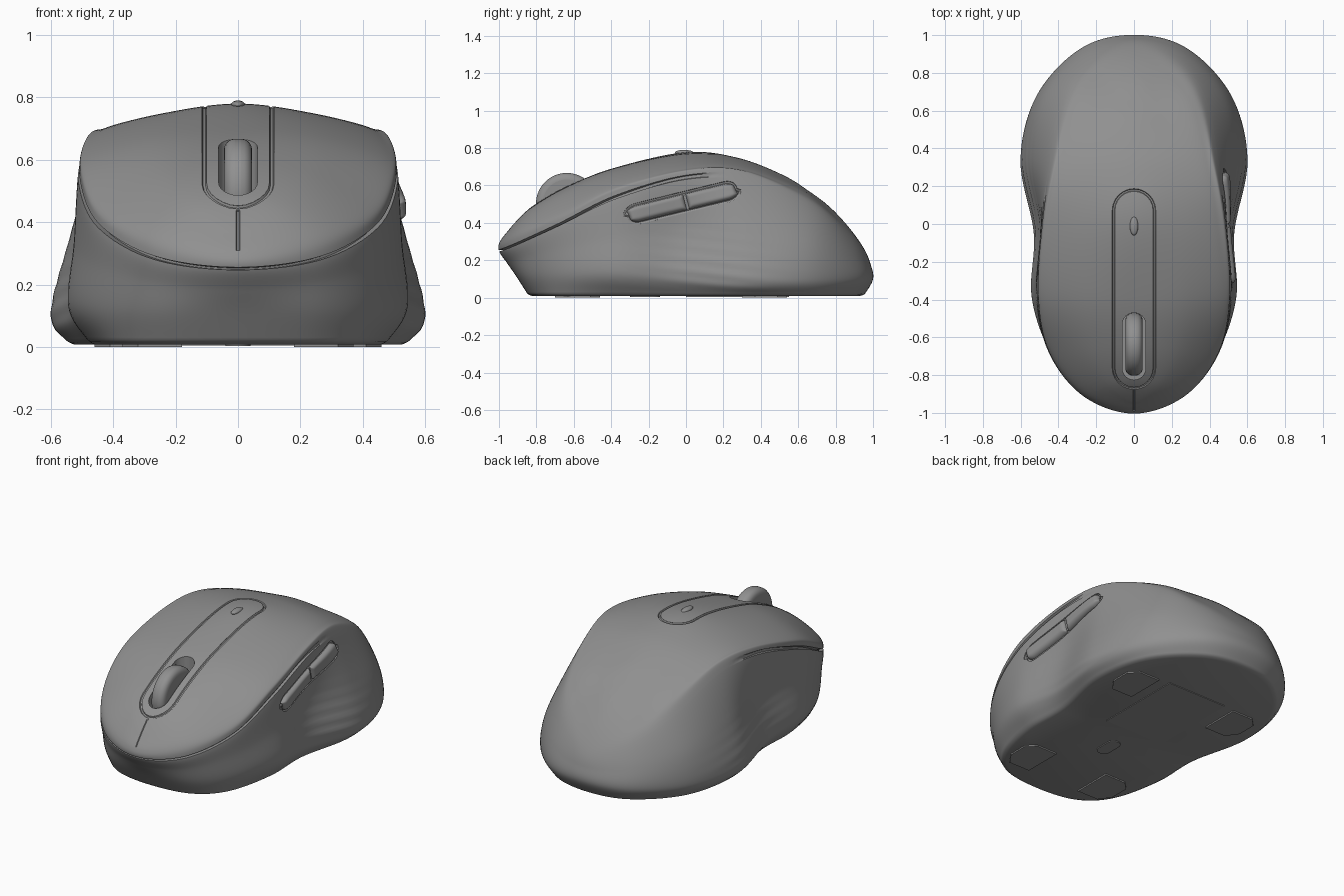
import bpy, bmesh, math
from mathutils import Vector
from mathutils.bvhtree import BVHTree

if "Cube" in bpy.data.objects:
    bpy.data.objects.remove(bpy.data.objects["Cube"])

# Half outlines (x, y, z) from front centre to back centre, from the foot up to the spine
FOOT = [(0, -.84, .008), (.25, -.80, .008), (.40, -.65, .008), (.47, -.35, .008), (.47, -.05, .008),
        (.54, .32, .008), (.47, .66, .008), (.25, .89, .008), (0, .95, .008)]
BULGE = [(0, -.905, .11), (.26, -.855, .11), (.44, -.67, .12), (.54, -.38, .13), (.53, -.05, .12),
         (.60, .34, .10), (.515, .68, .10), (.28, .93, .10), (0, 1, .10)]
WAIST = [(0, -.953, .18), (.265, -.885, .20), (.445, -.68, .26), (.525, -.38, .33), (.495, -.02, .36),
         (.545, .34, .33), (.48, .68, .28), (.265, .91, .22), (0, .985, .185)]
SEAM = [(0, -1, .25), (.27, -.91, .285), (.45, -.68, .39), (.51, -.38, .535), (.488, 0, .642),
        (.445, .32, .635), (.37, .68, .475), (.21, .87, .345), (0, .95, .265)]
SHOULDER = [(0, -.995, .30), (.25, -.90, .36), (.42, -.67, .46), (.475, -.38, .60), (.44, 0, .692),
            (.39, .30, .687), (.31, .62, .565), (.17, .80, .435), (0, .88, .365)]
CROWN = [(0, -.95, .36), (.14, -.85, .455), (.23, -.65, .565), (.25, -.38, .675), (.24, 0, .747),
         (.21, .30, .725), (.16, .56, .62), (.08, .72, .52), (0, .80, .455)]
SPINE = [(0, -.92, .395), (0, -.82, .49), (0, -.64, .595), (0, -.38, .695), (0, 0, .778),
         (0, .28, .747), (0, .52, .655), (0, .66, .568), (0, .74, .51)]

MAT = bpy.data.materials.new("dark_grey_plastic")
MAT.diffuse_color = (.28, .28, .28, 1)
MAT.use_nodes = True
MAT.node_tree.nodes["Principled BSDF"].inputs["Base Color"].default_value = MAT.diffuse_color


def catmull(a, b, c, d, t):
    return .5 * (2 * b + (c - a) * t + (2 * a - 5 * b + 4 * c - d) * t * t
                 + (3 * b - a - 3 * c + d) * t ** 3)


def ring(half, n=9):
    pts = [Vector(p) for p in half]
    pts += [Vector((-p.x, p.y, p.z)) for p in reversed(pts[1:-1])]
    m = len(pts)
    return [catmull(pts[i - 1], pts[i], pts[(i + 1) % m], pts[(i + 2) % m], j / n)
            for i in range(m) for j in range(n)]


def clamp(v):
    return max(0, min(1, v))


def smooth(ob, angle=35):
    bpy.ops.object.select_all(action='DESELECT')
    ob.select_set(True)
    bpy.context.view_layer.objects.active = ob
    bpy.ops.object.shade_smooth_by_angle(angle=math.radians(angle))
    if not ob.data.materials:
        ob.data.materials.append(MAT)


def finish(name, bm, angle=35):
    bmesh.ops.recalc_face_normals(bm, faces=bm.faces[:])
    me = bpy.data.meshes.new(name)
    bm.to_mesh(me)
    ob = bpy.data.objects.new(name, me)
    bpy.context.collection.objects.link(ob)
    smooth(ob, angle)
    return ob


# Body skin: spline through the outlines, with a seam groove at the front and grip ripples
rings = [ring(h) for h in (FOOT, BULGE, WAIST, SEAM, SHOULDER, CROWN, SPINE)]
rings.append([Vector((-p.x, p.y, p.z)) for p in rings[5]])
rings.insert(0, [2 * a - b for a, b in zip(rings[0], rings[1])])
levels = [i / 14 for i in range(85) if not 2.94 < i / 14 < 3.12] + [2.945, 2.96, 3.05, 3.09]
bm = bmesh.new()
rows = []
for v in sorted(levels):
    k = min(int(v), 5)
    row = []
    for a, b, c, d in zip(*rings[k:k + 4]):
        p = catmull(a, b, c, d, v - k)
        if v in (2.96, 3.05):
            f = 1 - .035 * clamp((.2 - p.y) / .35)
            p.x, p.y = p.x * f, p.y * f
        elif v < .1:
            f = .975 if v == 0 else .994
            p.x, p.y = p.x * f, p.y * f
        elif .3 < v < 2.9:
            mask = math.exp(-((p.y - .12) / .28) ** 2) * math.sin(math.pi * clamp((v - .3) / 2))
            p.x *= 1 + .004 * mask * math.sin(95 * (p.z + .12 * p.y))
        row.append(bm.verts.new(p))
    rows.append(row)
n = len(rows[0])
for r, s in zip(rows, rows[1:]):
    for i in range(n):
        bm.faces.new((r[i], r[(i + 1) % n], s[(i + 1) % n], s[i]))
bm.faces.new(rows[0])
bmesh.ops.remove_doubles(bm, verts=bm.verts[:], dist=1e-4)
bmesh.ops.recalc_face_normals(bm, faces=bm.faces[:])
tree = BVHTree.FromBMesh(bm)
body = finish("mouse_body", bm)


def on_top(x, y):
    return tree.ray_cast(Vector((x, y, 2)), Vector((0, 0, -1)))[0]


def on_side(y, z):
    return tree.ray_cast(Vector((2, y, z)), Vector((-1, 0, 0)))[0]


def stadium(r, y0, y1, n=12):
    ends = [(y0 + r, math.pi), (y1 - r, 0)]
    return [(r * math.cos(s + math.pi * i / n), c + r * math.sin(s + math.pi * i / n))
            for c, s in ends for i in range(n + 1)]


def densify(pts, step=.03):
    out = []
    for a, b in zip(pts, pts[1:] + pts[:1]):
        k = max(1, int(math.dist(a, b) / step))
        out += [(a[0] + (b[0] - a[0]) * i / k, a[1] + (b[1] - a[1]) * i / k) for i in range(k)]
    return out


def tube(pts, radius, closed=True):
    cu = bpy.data.curves.new("groove", 'CURVE')
    cu.dimensions, cu.bevel_depth, cu.bevel_resolution = '3D', radius, 1
    cu.use_fill_caps = True
    sp = cu.splines.new('POLY')
    sp.points.add(len(pts) - 1)
    for q, p in zip(sp.points, pts):
        q.co = (*p, 1)
    sp.use_cyclic_u = closed
    ob = bpy.data.objects.new("groove", cu)
    bpy.context.collection.objects.link(ob)
    me = bpy.data.meshes.new_from_object(ob.evaluated_get(bpy.context.evaluated_depsgraph_get()))
    bpy.data.objects.remove(ob)
    b = bmesh.new()
    b.from_mesh(me)
    bmesh.ops.remove_doubles(b, verts=b.verts[:], dist=1e-5)
    return finish("groove_cutter", b)


def prism(name, pts, z0, z1):
    b = bmesh.new()
    f = b.faces.new([b.verts.new((x, y, z0)) for x, y in pts])
    ext = bmesh.ops.extrude_face_region(b, geom=[f])["geom"]
    bmesh.ops.translate(b, vec=(0, 0, z1 - z0), verts=[g for g in ext if isinstance(g, bmesh.types.BMVert)])
    return finish(name, b)


def cut(cutter):
    cutter.hide_render = True
    md = body.modifiers.new("cut", 'BOOLEAN')
    md.operation, md.solver, md.object = 'DIFFERENCE', 'EXACT', cutter
    bpy.context.view_layer.objects.active = body
    bpy.ops.object.modifier_apply(modifier=md.name)
    bpy.data.objects.remove(cutter)


# Side button outline: slanted capsule on the right flank
def side_yz(u, v):
    h = .046 * math.sqrt(max(0, 1 - clamp((abs(u) - .8) / .2) ** 2))
    return -.02 + .295 * u - .012 * v, .508 + .072 * u + v * h


us = [math.sin(math.pi / 2 * i / 24) for i in range(-24, 25)]
loop = [side_yz(u, 1) for u in us] + [side_yz(u, -1) for u in reversed(us[1:-1])]

# Grooves and wheel slot cut into the body
cut(prism("slot_cutter", stadium(.062, -.825, -.47), .38, .95))
cut(tube([on_top(x, y) for x, y in densify(stadium(.108, -.87, .18))], .008))
cut(tube([on_top(0, -.88 - .01 * i) for i in range(12)], .006, False))
cut(tube([Vector(on_side(y, z)) for y, z in loop], .011))
smooth(body)

# Two raised side buttons
for name, lo, hi in (("side_button_front", -.97, .05), ("side_button_back", .09, .97)):
    b = bmesh.new()
    grid = []
    for i in range(33):
        t = .5 - .5 * math.cos(math.pi * i / 32)
        col = []
        for j in range(17):
            s = -math.cos(math.pi * j / 16)
            p = on_side(*side_yz(lo + (hi - lo) * t, s * .9))
            e = clamp(2 * min(1 - abs(s), 6 * t, 6 * (1 - t)))
            col.append(b.verts.new(p + Vector((1, 0, .1)) * (.028 * math.sqrt(1 - (1 - e) ** 2) - .008)))
        grid.append(col)
    for c, d in zip(grid, grid[1:]):
        for j in range(16):
            b.faces.new((c[j], d[j], d[j + 1], c[j + 1]))
    finish(name, b, 60)

# Scroll wheel
bpy.ops.mesh.primitive_cylinder_add(vertices=64, radius=.165, depth=.09, location=(0, -.637, .502),
                                    rotation=(0, math.pi / 2, 0))
wheel = bpy.context.object
wheel.name = "scroll_wheel"
bev = wheel.modifiers.new("round", 'BEVEL')
bev.width, bev.segments = .035, 5
smooth(wheel, 40)

# Small raised indicator on the crown
bpy.ops.mesh.primitive_uv_sphere_add(segments=24, ring_count=12, location=(0, -.01, .776))
led = bpy.context.object
led.name = "top_indicator"
led.scale = (.022, .05, .014)
smooth(led, 60)

# Glide pads, battery door and power switch underneath
for side in (-1, 1):
    for end, x, y in (("front", .27, -.58), ("back", .36, .42)):
        hexa = [(-.09, -.12), (.05, -.12), (.10, -.05), (.10, .07), (.05, .12), (-.09, .12)]
        prism(f"glide_pad_{end}_{'left' if side < 0 else 'right'}",
              [(side * (x + a), y + c) for a, c in hexa], 0, .02)
prism("battery_door", [(-.2, .0), (.2, .0), (.2, .55), (-.2, .55)], .004, .02)
prism("power_switch", stadium(.04, -.3, -.14), .003, .02)
